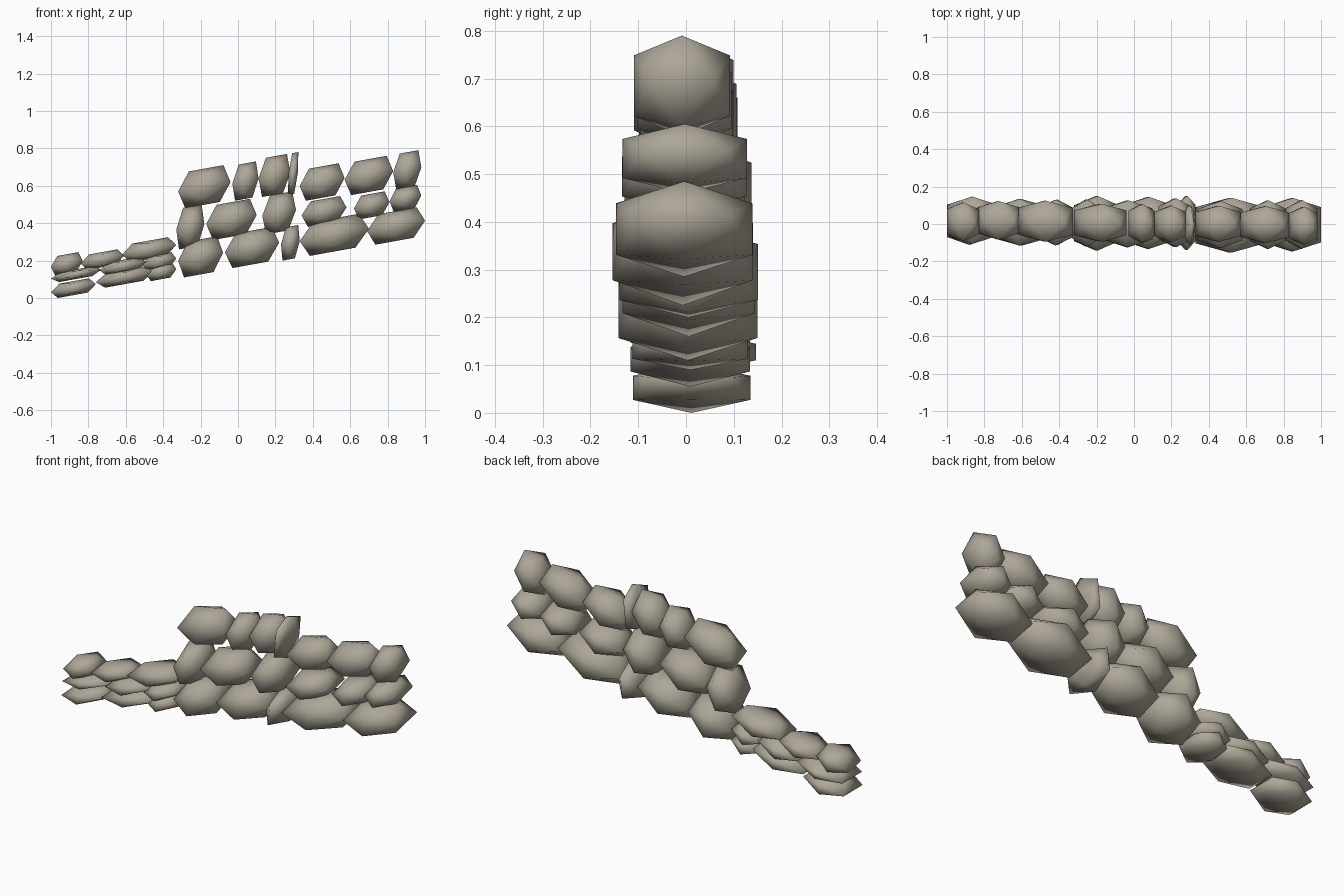
import bpy
import bmesh
import random
from mathutils import Matrix, Vector

random.seed(4)

if "Cube" in bpy.data.objects:
    bpy.data.objects.remove(bpy.data.objects["Cube"], do_unlink=True)

# One plain stone colour
stone_grey = bpy.data.materials.new("warm_grey_stone")
stone_grey.use_nodes = True
colour = (0.42, 0.385, 0.315, 1.0)
stone_grey.diffuse_color = colour
shader = next(n for n in stone_grey.node_tree.nodes if n.type == "BSDF_PRINCIPLED")
shader.inputs["Base Color"].default_value = colour
shader.inputs["Roughness"].default_value = 0.9

RIDGE = 0.66   # length of each ridge compared with the stone's size
SLOPE = 0.18   # rise of the wall along x
LEAN = 0.1     # slant of each stone's upright axis


def add_stone(name, left, right, bottom, top, half_depth):
    """A twelve-cornered boulder, slanted to follow the slope of the wall."""
    half_width = (right - left) / 2
    rise = SLOPE * RIDGE * half_width
    half_height = max((top - bottom) / 2 - rise, 0.025)
    centre_x = (left + right) / 2
    centre_y = 0.005 - 0.013 * centre_x + random.uniform(-0.006, 0.006)
    centre = Vector((centre_x, centre_y, (bottom + top) / 2))

    slant = Matrix(((1, 0, LEAN), (0, 1, 0), (SLOPE, 0, 1)))
    bm = bmesh.new()
    for a in (-1, 1):
        for b in (-RIDGE, RIDGE):
            # ridges: along x on top and bottom, upright front and back, along y at the ends
            for corner in ((b, 0, a), (0, a, b), (a, b, 0)):
                sized = Vector((corner[0] * half_width,
                                corner[1] * half_depth,
                                corner[2] * half_height))
                bm.verts.new(slant @ sized)
    bmesh.ops.convex_hull(bm, input=bm.verts)
    bmesh.ops.recalc_face_normals(bm, faces=bm.faces)
    for face in bm.faces:
        face.smooth = True

    mesh = bpy.data.meshes.new(name)
    bm.to_mesh(mesh)
    bm.free()
    mesh.materials.append(stone_grey)
    stone = bpy.data.objects.new(name, mesh)
    stone.location = centre
    bpy.context.collection.objects.link(stone)


# Courses: half depth, then left, right, bottom and top of each stone in hundredths
courses = {
    "low_wall_bottom": (0.125, [
        (-100, -76, 0, 10.5), (-76, -45, 5.5, 17), (-49, -33, 9, 19)]),
    "low_wall_middle": (0.12, [
        (-100, -73, 8.5, 17), (-74, -49, 12, 22), (-51, -33, 14.5, 24.5)]),
    "low_wall_top": (0.105, [
        (-100, -83, 12, 24.5), (-84, -61, 15, 26), (-62, -33, 19, 32.5)]),
    "high_wall_bottom": (0.14, [
        (-32, -8, 11, 33), (-7, 22, 16, 38), (23, 33, 20, 39),
        (33, 70, 22.5, 45), (69, 100, 28.5, 48.5)]),
    "high_wall_middle": (0.124, [
        (-33, -18, 26, 50), (-17, 10, 31, 53), (13, 31, 34, 57),
        (34, 58, 38, 54.5), (62, 81, 42, 57), (81, 98, 46, 60.5)]),
    "high_wall_top": (0.1, [
        (-32, -4, 48, 71), (-3, 11, 52, 73), (11, 28, 54, 77),
        (27, 32, 55, 78), (33, 57, 52, 72), (57, 83, 55, 76),
        (83, 98, 58, 79)]),
}

for course, (half_depth, stones) in courses.items():
    for number, edges in enumerate(stones, start=1):
        left, right, bottom, top = (edge / 100 for edge in edges)
        depth = half_depth * random.uniform(0.96, 1.06)
        add_stone(f"{course}_stone_{number}", left, right, bottom, top, depth)
